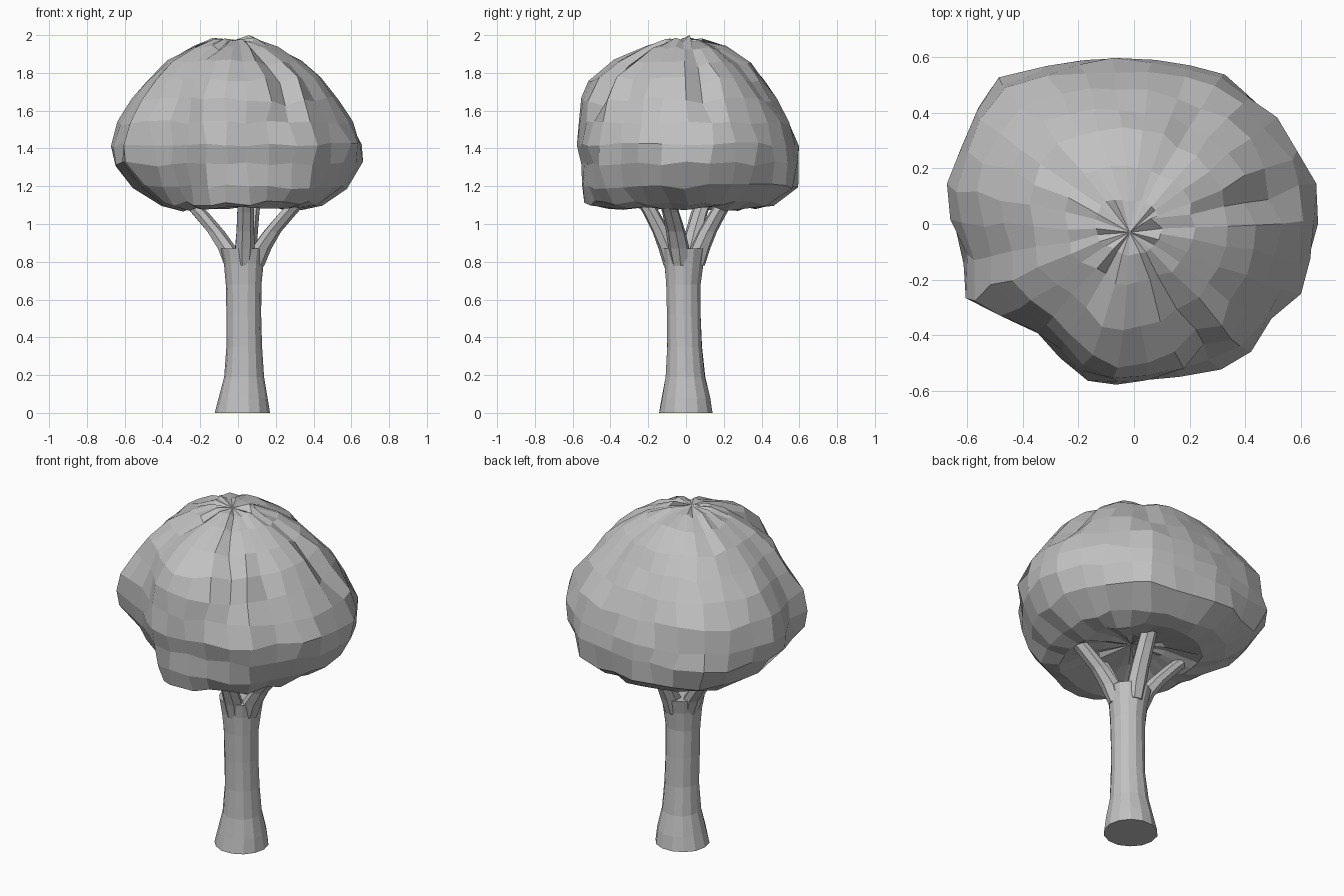
import bpy, bmesh, math, random

if "Cube" in bpy.data.objects:
    bpy.data.objects.remove(bpy.data.objects["Cube"])

random.seed(4)

grey = bpy.data.materials.new("plain grey")
grey.diffuse_color = (0.53, 0.53, 0.53, 1)
grey.use_nodes = True
grey.node_tree.nodes["Principled BSDF"].inputs["Base Color"].default_value = grey.diffuse_color


def loft(name, rings, bottom=None, top=None):
    """Flat-shaded skin over rings; ends close to a pole point or with one flat face."""
    bm = bmesh.new()
    loops = [[bm.verts.new(p) for p in ring] for ring in rings]
    n = len(loops[0])
    for a, b in zip(loops, loops[1:]):
        for i in range(n):
            j = (i + 1) % n
            bm.faces.new((a[i], a[j], b[j], b[i]))
    for loop, pole in ((loops[0], bottom), (loops[-1], top)):
        if pole:
            v = bm.verts.new(pole)
            for i in range(n):
                bm.faces.new((loop[i], loop[(i + 1) % n], v))
        else:
            bm.faces.new(loop)
    bmesh.ops.recalc_face_normals(bm, faces=bm.faces)
    mesh = bpy.data.meshes.new(name)
    bm.to_mesh(mesh)
    bm.free()
    mesh.materials.append(grey)
    obj = bpy.data.objects.new(name, mesh)
    bpy.context.collection.objects.link(obj)
    return obj


def circle(x, y, z, r, n, wobble=0.0):
    pts = []
    for i in range(n):
        a = math.tau * i / n
        k = r * (1 + random.uniform(-wobble, wobble))
        pts.append((x + k * math.cos(a), y + k * math.sin(a), z))
    return pts


# trunk: flared foot, slim middle, widening below the fork
trunk = [(0.025, 0, 0.0, 0.146), (0.028, 0, 0.08, 0.13), (0.032, -0.003, 0.19, 0.106),
         (0.033, -0.008, 0.35, 0.094), (0.031, -0.012, 0.52, 0.092),
         (0.031, -0.014, 0.68, 0.094), (0.03, -0.012, 0.79, 0.106), (0.028, -0.01, 0.87, 0.122)]
loft("trunk", [circle(x, y, z, r, 14, 0.02) for x, y, z, r in trunk])

# branches: curve outwards from the fork into the crown (x, y of the end, radius)
for k, (ex, ey, r) in enumerate([(-0.31, 0.11, 0.048), (0.37, -0.11, 0.05),
                                 (0.08, 0.24, 0.05), (0.04, -0.25, 0.048)]):
    d = math.hypot(ex - 0.03, ey + 0.01)
    sx, sy = 0.03 + 0.065 * (ex - 0.03) / d, -0.01 + 0.065 * (ey + 0.01) / d
    rings = []
    for t, z, w in ((0, 0.78, 0.9), (0.1, 0.87, 1.1), (0.32, 0.96, 1), (0.62, 1.06, 0.95),
                    (1, 1.17, 0.9)):
        rings.append(circle(sx + (ex - sx) * t, sy + (ey - sy) * t, z, r * w, 7, 0.06))
    loft("branch_%d" % (k + 1), rings)

# crown outline seen from above
outline = [(-0.67, 0.2), (-0.6, 0.32), (-0.57, 0.45), (-0.48, 0.53), (-0.25, 0.585),
           (-0.08, 0.6), (0.15, 0.56), (0.28, 0.57), (0.4, 0.48), (0.62, 0.24),
           (0.67, 0.12), (0.66, -0.02), (0.62, -0.2), (0.5, -0.36), (0.4, -0.47),
           (0.28, -0.53), (0.1, -0.56), (-0.03, -0.6), (-0.17, -0.57), (-0.28, -0.47),
           (-0.4, -0.36), (-0.53, -0.33), (-0.6, -0.28), (-0.62, -0.1)]
polar = sorted((math.atan2(y, x) % math.tau, math.hypot(x, y)) for x, y in outline)
polar = [(polar[-1][0] - math.tau, polar[-1][1])] + polar + [(polar[0][0] + math.tau, polar[0][1])]


def reach(a):
    for (a0, r0), (a1, r1) in zip(polar, polar[1:]):
        if a0 <= a <= a1:
            return r0 + (r1 - r0) * (a - a0) / (a1 - a0)


# crown profile: height, then radius towards +x, +y, -x, -y
profile = [(1.13, 0.17, 0.17, 0.14, 0.2), (1.08, 0.34, 0.37, 0.28, 0.45),
           (1.11, 0.45, 0.47, 0.40, 0.54), (1.20, 0.59, 0.59, 0.53, 0.56),
           (1.32, 0.65, 0.59, 0.64, 0.575), (1.42, 0.66, 0.585, 0.655, 0.60),
           (1.54, 0.61, 0.55, 0.62, 0.58), (1.66, 0.53, 0.49, 0.55, 0.56),
           (1.77, 0.44, 0.42, 0.46, 0.51), (1.86, 0.35, 0.35, 0.36, 0.38),
           (1.935, 0.23, 0.22, 0.24, 0.21), (1.975, 0.11, 0.1, 0.13, 0.1)]
widest = (0.66, 0.59, 0.655, 0.60)
SEG = 30
creases = (1, 5, 25)  # narrow folds running down from the top
rings = []
for level, (z, *radii) in enumerate(profile):
    ring = []
    for i in range(SEG):
        a = math.tau * (i + random.uniform(-0.15, 0.15)) / SEG % math.tau
        c, s = math.cos(a), math.sin(a)
        kx, ky = (0 if c > 0 else 2), (1 if s > 0 else 3)
        f = c * c * radii[kx] / widest[kx] + s * s * radii[ky] / widest[ky]
        r = reach(a) * f * random.uniform(0.965, 1.015)
        dz = random.uniform(-0.015, 0.012)
        if i in creases and 7 <= level <= 10:
            r *= 0.93
            dz -= 0.02
        drift = max(0, (z - 1.4) / 0.6)  # top leans slightly towards the pole
        ring.append((r * c - 0.01 * drift, r * s - 0.015 * drift, z + dz))
    rings.append(ring)
rings[-1][1] = (0.06, 0.02, 2.0)  # highest tuft
loft("crown", rings, bottom=(0.02, 0, 1.16), top=(-0.015, -0.03, 1.975))
